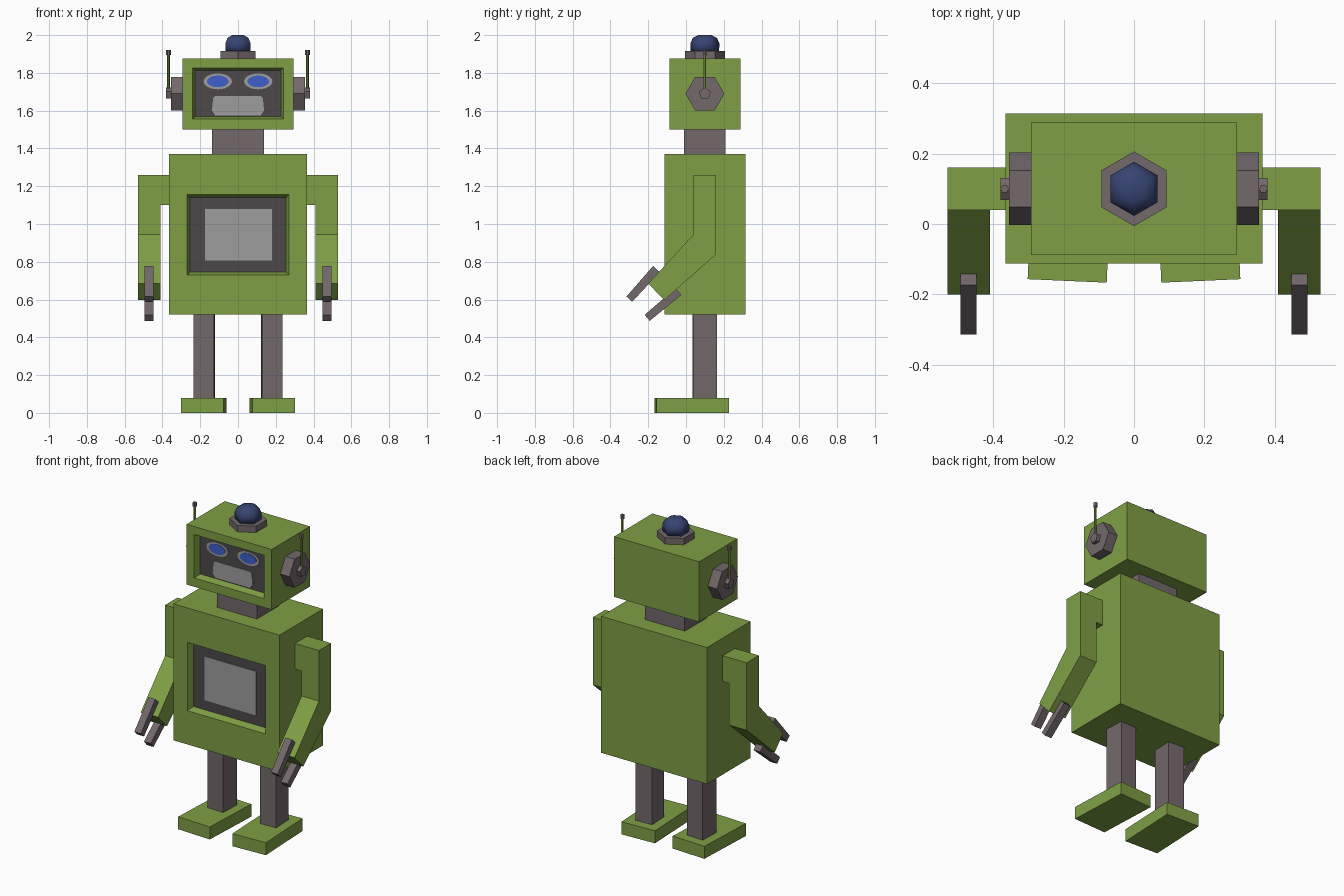
import bpy, bmesh, math
from mathutils import Vector, Matrix

if "Cube" in bpy.data.objects:
    bpy.data.objects.remove(bpy.data.objects["Cube"])


def material(name, rgb):
    m = bpy.data.materials.new(name)
    m.diffuse_color = (*rgb, 1)
    m.use_nodes = True
    m.node_tree.nodes["Principled BSDF"].inputs["Base Color"].default_value = m.diffuse_color
    return m


GREEN = material("leaf green", (0.21, 0.35, 0.06))
METAL = material("warm grey", (0.172, 0.138, 0.146))
DARK = material("dark panel", (0.075, 0.066, 0.068))
LIGHT = material("light grey", (0.34, 0.34, 0.34))
BLUE = material("eye blue", (0.05, 0.115, 0.60))
NAVY = material("lamp navy", (0.038, 0.058, 0.17))
CY = 0.10  # y of the robot's middle


def finish(name, bm, *mats):
    bmesh.ops.recalc_face_normals(bm, faces=bm.faces[:])
    me = bpy.data.meshes.new(name)
    bm.to_mesh(me)
    bm.free()
    for m in mats:
        me.materials.append(m)
    ob = bpy.data.objects.new(name, me)
    bpy.context.collection.objects.link(ob)
    return ob


def prism(name, pts, axis, a, b, mat):
    """Extrude a 2D profile from a to b along an axis."""
    place = {"x": lambda u, v, t: (t, u, v),
             "y": lambda u, v, t: (u, t, v),
             "z": lambda u, v, t: (u, v, t)}[axis]
    bm = bmesh.new()
    f = bm.faces.new([bm.verts.new(place(u, v, a)) for u, v in pts])
    ext = bmesh.ops.extrude_face_region(bm, geom=[f], use_keep_orig=True)
    move = Vector(place(0, 0, b - a))
    for g in ext["geom"]:
        if isinstance(g, bmesh.types.BMVert):
            g.co += move
    return finish(name, bm, mat)


def rect(u0, u1, v0, v1):
    return [(u0, v0), (u1, v0), (u1, v1), (u0, v1)]


def ngon(n, r, cu, cv, start=0.0, squash=1.0):
    return [(cu + r * math.cos(start + i * math.tau / n),
             cv + r * squash * math.sin(start + i * math.tau / n)) for i in range(n)]


def recessed_box(name, w, y0, y1, z0, z1, open_w, oz0, oz1, depth, slope):
    """Box with a framed dark recess in its front face."""
    bm = bmesh.new()
    bmesh.ops.create_cube(bm, size=1)
    for v in bm.verts:
        v.co = (2 * w * v.co.x, y0 if v.co.y < 0 else y1, z0 if v.co.z < 0 else z1)
    bm.normal_update()
    front = min(bm.faces, key=lambda f: f.calc_center_median().y)
    mid = (z0 + z1) / 2
    for shrink, y in ((0, y0), (slope, y0 + depth)):
        bmesh.ops.inset_individual(bm, faces=[front], thickness=0.01)
        for v in front.verts:
            v.co = (math.copysign(open_w - shrink, v.co.x), y,
                    oz0 + shrink if v.co.z < mid else oz1 - shrink)
        mid = (oz0 + oz1) / 2
    front.material_index = 1
    return finish(name, bm, GREEN, DARK)


# Body with chest screen
D = 0.04
recessed_box("body", 0.365, -0.113, 0.315, 0.52, 1.37, 0.27, 0.73, 1.155, D, 0.015)
prism("chest_screen", rect(-0.175, 0.18, 0.807, 1.08), "y", -0.113 + D - 0.005, -0.113 + D + 0.002, LIGHT)

# Neck and head
prism("neck", rect(-0.137, 0.137, -0.01, 0.208), "z", 1.36, 1.51, METAL)
recessed_box("head", 0.293, -0.088, 0.289, 1.50, 1.875, 0.24, 1.555, 1.825, D, 0.013)
face = -0.088 + D
mouth = [(-0.12, 1.575), (0.12, 1.575), (0.138, 1.60), (0.132, 1.665),
         (0.12, 1.677), (-0.12, 1.677), (-0.132, 1.665), (-0.138, 1.60)]
prism("mouth", mouth, "y", face - 0.004, face + 0.002, LIGHT)

# Top lamp
prism("lamp_base", ngon(6, 0.106, 0, CY, math.pi / 6), "z", 1.87, 1.915, METAL)
bm = bmesh.new()
rings = []
for r, z in ((0.075, 1.91), (0.077, 1.955), (0.064, 1.985), (0.035, 2.0)):
    rings.append([bm.verts.new((x, y, z)) for x, y in ngon(6, r, 0, CY, math.pi / 6)])
for lo, hi in zip(rings, rings[1:]):
    for i in range(6):
        j = (i + 1) % 6
        bm.faces.new((lo[i], lo[j], hi[j], hi[i]))
bm.faces.new(rings[0])
bm.faces.new(rings[-1])
for f in bm.faces:
    f.smooth = True
finish("lamp", bm, NAVY)

# Arm side profile and claw profiles, as (y, z)
ARM = [(0.04, 1.26), (0.04, 0.945), (-0.2, 0.685), (-0.115, 0.597), (0.16, 0.84), (0.16, 1.26)]
CLAWS = {"upper": [(-0.174, 0.778), (-0.139, 0.745), (-0.285, 0.588), (-0.315, 0.616)],
         "lower": [(-0.057, 0.658), (-0.024, 0.625), (-0.192, 0.487), (-0.219, 0.519)]}

for side, s in (("left", -1), ("right", 1)):
    # Eyes
    prism(side + "_eye_rim", ngon(24, 0.075, s * 0.107, 1.755, 0, 0.56), "y", face - 0.004, face + 0.002, LIGHT)
    prism(side + "_eye", ngon(24, 0.057, s * 0.107, 1.755, 0, 0.54), "y", face - 0.007, face + 0.002, BLUE)

    # Ears and antennas
    prism(side + "_ear", ngon(6, 0.103, CY, 1.69), "x", s * 0.285, s * 0.356, METAL)
    prism(side + "_ear_hub", ngon(5, 0.033, CY, 1.69, math.pi / 2), "x", s * 0.35, s * 0.38, METAL)
    ax = s * 0.368
    prism(side + "_antenna", ngon(6, 0.0075, ax, CY), "z", 1.69, 1.90, GREEN)
    prism(side + "_antenna_tip", ngon(6, 0.0125, ax, CY), "z", 1.895, 1.92, METAL)

    # Arms and claws
    prism(side + "_shoulder", rect(0.04, 0.16, 1.10, 1.26), "x", s * 0.355, s * 0.411, GREEN)
    prism(side + "_arm", ARM, "x", s * 0.41, s * 0.53, GREEN)
    for which, pts in CLAWS.items():
        prism(f"{side}_{which}_claw", pts, "x", s * 0.448, s * 0.494, METAL)

    # Legs and feet, toes turned slightly out
    turn = Matrix.Translation((s * 0.183, 0, 0)) @ Matrix.Rotation(s * math.radians(2.5), 4, "Z")
    for ob in (prism(side + "_leg", rect(-0.055, 0.055, 0.036, 0.163), "z", 0.07, 0.53, METAL),
               prism(side + "_foot", rect(-0.1125, 0.1125, -0.162, 0.223), "z", 0, 0.078, GREEN)):
        ob.data.transform(turn)
